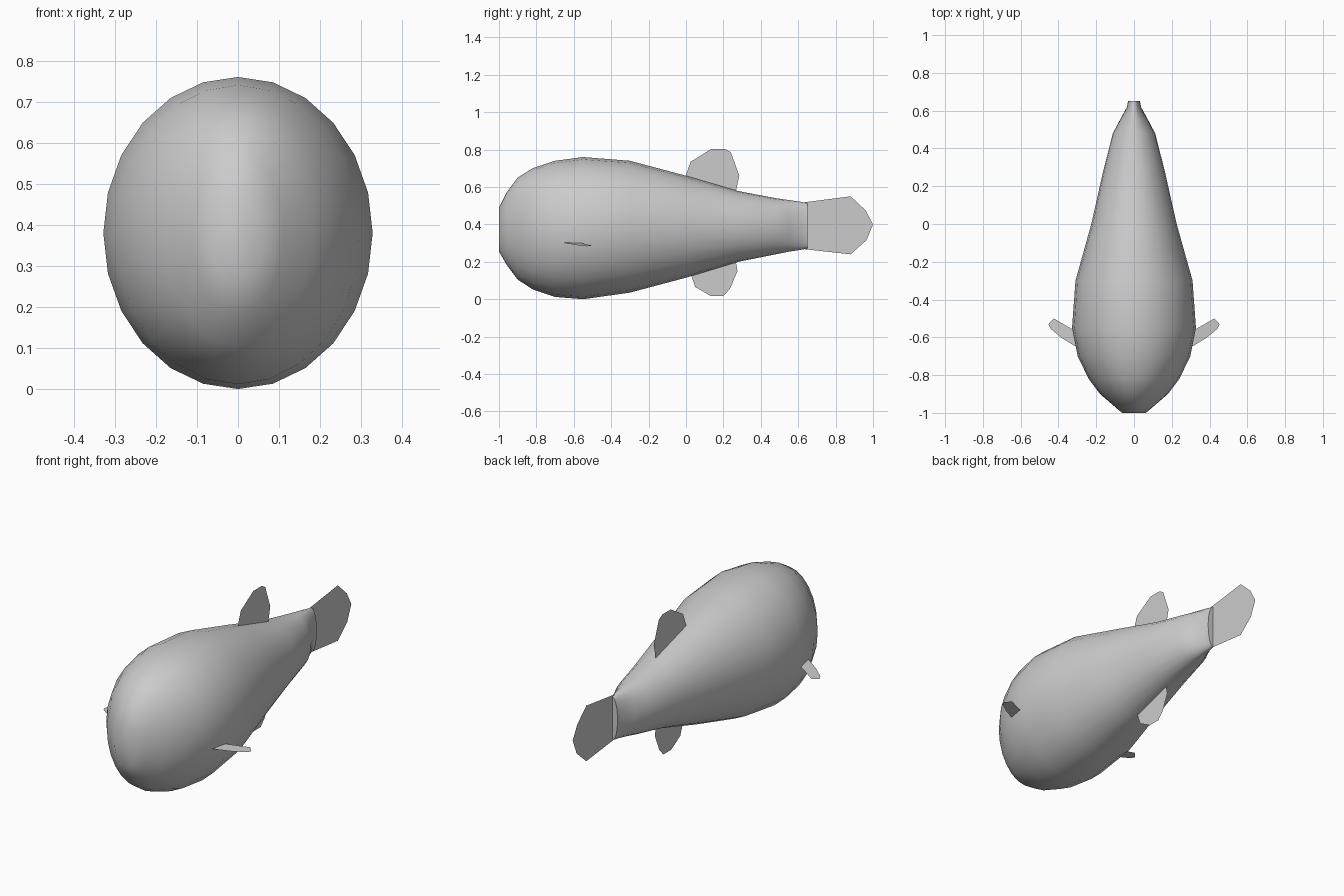
import bpy, bmesh, math

cube = bpy.data.objects.get("Cube")
if cube:
    bpy.data.objects.remove(cube, do_unlink=True)

# One plain grey for the whole fish
grey = bpy.data.materials.new("plain grey")
grey.use_nodes = True
colour = (0.6, 0.6, 0.6, 1)
grey.diffuse_color = colour
grey.node_tree.nodes["Principled BSDF"].inputs["Base Color"].default_value = colour


def make_object(name, bm):
    mesh = bpy.data.meshes.new(name)
    bm.to_mesh(mesh)
    bm.free()
    mesh.materials.append(grey)
    obj = bpy.data.objects.new(name, mesh)
    bpy.context.collection.objects.link(obj)
    return obj


def fin(name, points):
    """A paper-thin fin from its outline."""
    bm = bmesh.new()
    bm.faces.new([bm.verts.new(p) for p in points])
    return make_object(name, bm)


def loft(name, sections, sides):
    """Skin over elliptical sections given as (y, bottom, top, half width)."""
    bm = bmesh.new()
    rings = []
    for y, low, high, half in sections:
        mid, tall = (low + high) / 2, (high - low) / 2
        angles = [math.tau * i / sides for i in range(sides)]
        rings.append([bm.verts.new((half * math.sin(a), y, mid + tall * math.cos(a)))
                      for a in angles])
    for a, b in zip(rings, rings[1:]):
        for i in range(sides):
            j = (i + 1) % sides
            bm.faces.new((a[i], a[j], b[j], b[i]))
    bm.faces.new(rings[0])
    bm.faces.new(rings[-1])
    bmesh.ops.recalc_face_normals(bm, faces=bm.faces)
    return make_object(name, bm)


# Body: blunt nose, deep chest, narrow flattened tail root
body = loft("body", [
    (-1.0, 0.255, 0.49, 0.063),
    (-0.96, 0.185, 0.57, 0.11),
    (-0.9, 0.105, 0.65, 0.18),
    (-0.82, 0.052, 0.70, 0.24),
    (-0.7, 0.012, 0.74, 0.298),
    (-0.55, 0.0, 0.76, 0.328),
    (-0.3, 0.035, 0.74, 0.31),
    (0.0, 0.115, 0.66, 0.226),
    (0.28, 0.2, 0.578, 0.163),
    (0.48, 0.24, 0.54, 0.112),
    (0.55, 0.254, 0.53, 0.075),
    (0.62, 0.265, 0.52, 0.037),
    (0.65, 0.27, 0.512, 0.032),
], 24)
bpy.ops.object.select_all(action='DESELECT')
body.select_set(True)
bpy.context.view_layer.objects.active = body
bpy.ops.object.shade_smooth_by_angle(angle=math.radians(60))

# Fins on the centre line, outlined in (y, z)
centre_fins = {
    "tail_fin": [(0.61, 0.515), (0.88, 0.55), (0.96, 0.475), (1.0, 0.4),
                 (0.965, 0.315), (0.88, 0.24), (0.61, 0.27)],
    "back_fin": [(0.0, 0.63), (0.0, 0.665), (0.025, 0.735), (0.135, 0.803),
                 (0.21, 0.803), (0.24, 0.785), (0.285, 0.66), (0.265, 0.57)],
    "belly_fin": [(0.03, 0.15), (0.03, 0.12), (0.05, 0.065), (0.13, 0.018),
                  (0.2, 0.018), (0.235, 0.055), (0.275, 0.15), (0.265, 0.21)],
}
for name, outline in centre_fins.items():
    fin(name, [(0, y, z) for y, z in outline])

# Paired side fins, outlined in (x, y) and drooping outwards
side_outline = [(0.29, -0.66), (0.38, -0.605), (0.442, -0.555), (0.453, -0.53),
                (0.425, -0.5), (0.33, -0.555), (0.29, -0.575)]
for side, sign in (("left", 1), ("right", -1)):
    points = [(sign * x, y, 0.3 - 0.13 * (x - 0.32)) for x, y in side_outline]
    fin(side + "_side_fin", points[::sign])
